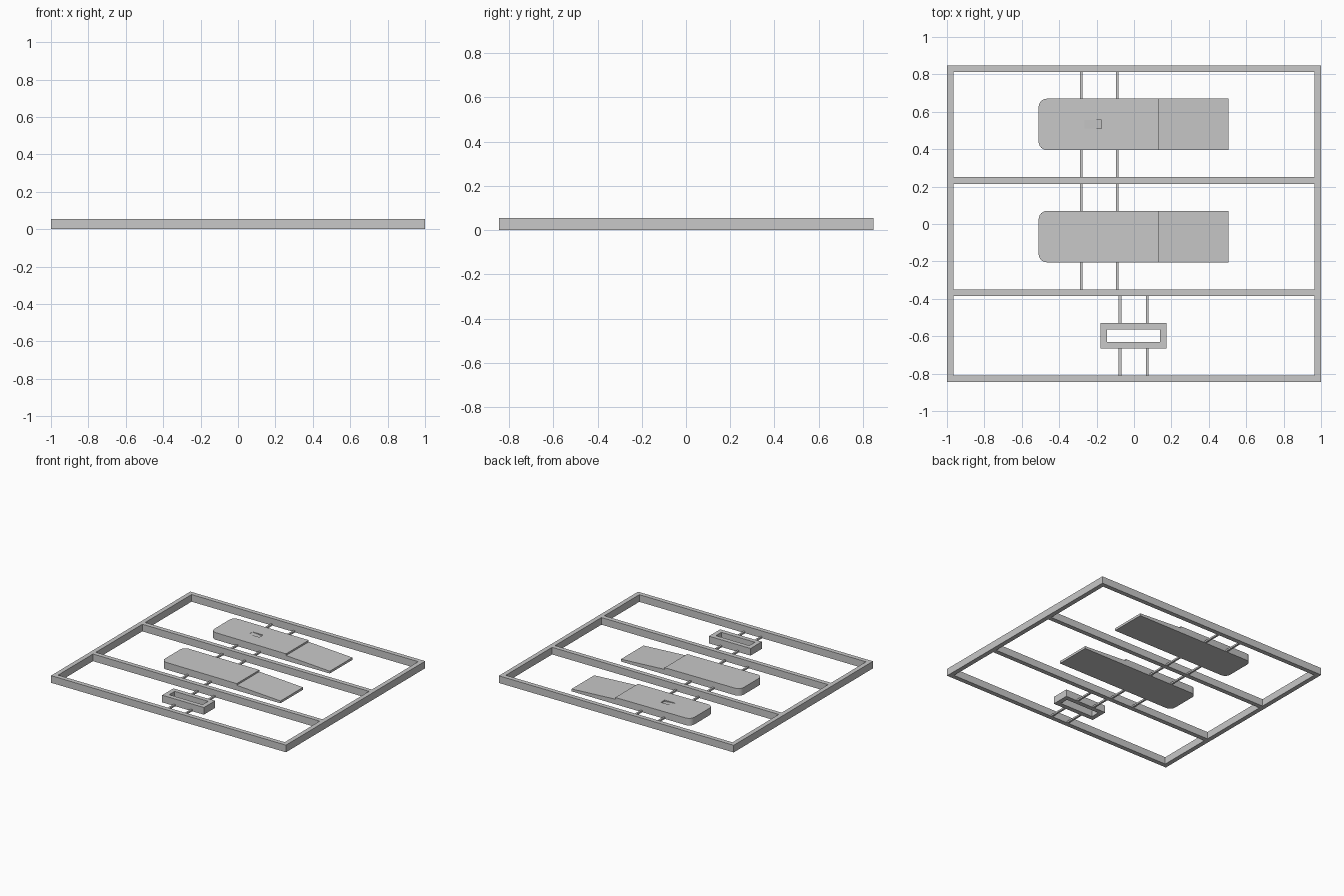
import bpy, bmesh, math
from mathutils import Matrix, Vector

if "Cube" in bpy.data.objects:
    bpy.data.objects.remove(bpy.data.objects["Cube"])

grey = bpy.data.materials.new("plain grey")
grey.use_nodes = True
COLOUR = (0.58, 0.58, 0.58, 1)
grey.diffuse_color = COLOUR
grey.node_tree.nodes["Principled BSDF"].inputs["Base Color"].default_value = COLOUR

HEIGHT = 0.055   # height of the frame and the thick parts
BAR = 0.035      # width of the frame bars


def finish(name, bm):
    bmesh.ops.recalc_face_normals(bm, faces=bm.faces)
    mesh = bpy.data.meshes.new(name)
    bm.to_mesh(mesh)
    bm.free()
    mesh.materials.append(grey)
    obj = bpy.data.objects.new(name, mesh)
    bpy.context.collection.objects.link(obj)
    return obj


def box(name, x0, x1, y0, y1, z0, z1):
    bm = bmesh.new()
    size = Vector((x1 - x0, y1 - y0, z1 - z0))
    middle = Vector((x0 + x1, y0 + y1, z0 + z1)) / 2
    bmesh.ops.create_cube(bm, size=1, matrix=Matrix.Translation(middle) @ Matrix.Diagonal(size).to_4x4())
    return finish(name, bm)


def ring(name, x0, x1, y0, y1):
    """Rectangular open frame with walls one bar wide."""
    bm = bmesh.new()
    loops = []
    for z in (0, HEIGHT):
        for d in (0, BAR):
            corners = [(x0 + d, y0 + d), (x1 - d, y0 + d), (x1 - d, y1 - d), (x0 + d, y1 - d)]
            loops.append([bm.verts.new((x, y, z)) for x, y in corners])
    low_out, low_in, top_out, top_in = loops
    # underside, inner walls, top and outer walls
    for a, b in ((low_out, low_in), (low_in, top_in), (top_in, top_out), (top_out, low_out)):
        for i in range(4):
            j = (i + 1) % 4
            bm.faces.new((a[i], a[j], b[j], b[i]))
    return finish(name, bm)


def prism(profile, y0, y1):
    """Side profile of x, z points drawn out along y."""
    bm = bmesh.new()
    face = bm.faces.new([bm.verts.new((x, y0, z)) for x, z in profile])
    new = bmesh.ops.extrude_face_region(bm, geom=[face], use_keep_orig=True)["geom"]
    bmesh.ops.translate(bm, verts=[v for v in new if isinstance(v, bmesh.types.BMVert)], vec=(0, y1 - y0, 0))
    return bm


def blade(name, y0, y1):
    """Thick body with two rounded corners, a small step and a tapered tail."""
    bm = prism([(-0.51, 0), (0.505, 0), (0.505, 0.018), (0.133, 0.039),
                (0.133, 0.052), (-0.51, HEIGHT)], y0, y1)
    # round the upright edges of the thick end
    upright = [e for e in bm.edges if all(v.co.x < -0.5 for v in e.verts)
               and abs(e.verts[0].co.y - e.verts[1].co.y) < 1e-4]
    bmesh.ops.bevel(bm, geom=upright, offset=0.045, segments=6, profile=0.5, affect="EDGES")
    return finish(name, bm)


def sprues(name, xs, spans):
    """Thin square runners at the given x positions and y spans."""
    for i, x in enumerate(xs):
        for j, (y0, y1) in enumerate(spans):
            box(f"{name}_{i + 1}_{j + 1}", x - 0.007, x + 0.007, y0, y1, 0, 0.013)


# Outer frame and its two cross bars
ring("outer_frame", -1, 1, -0.845, 0.848)
for label, y in (("back", 0.2325), ("front", -0.3675)):
    box(label + "_cross_bar", BAR - 1, 1 - BAR, y - BAR / 2, y + BAR / 2, 0, HEIGHT)

# Two blades, the back one with a shallow sloping pocket
back_blade = blade("back_blade", 0.395, 0.67)
front_blade = blade("front_blade", -0.205, 0.07)

cutter = finish("pocket_cutter", prism([(-0.265, 0.052), (-0.175, 0.043), (-0.175, 0.1), (-0.265, 0.1)],
                                       0.51, 0.555))
cutter.hide_render = True
cut = back_blade.modifiers.new("pocket", "BOOLEAN")
cut.operation = "DIFFERENCE"
cut.solver = "EXACT"
cut.object = cutter
bpy.context.view_layer.objects.active = back_blade
bpy.ops.object.modifier_apply(modifier=cut.name)
bpy.data.objects.remove(cutter)

# Small open clip
ring("clip", -0.18, 0.175, -0.665, -0.528)

# Runners joining the parts to the frame
sprues("blade_runner", (-0.283, -0.09),
       [(0.67, 0.813), (0.25, 0.395), (0.07, 0.215), (-0.35, -0.205)])
sprues("clip_runner", (-0.075, 0.07), [(-0.528, -0.385), (-0.81, -0.665)])

# Smooth only the rounded corners
for obj in (back_blade, front_blade):
    bpy.ops.object.select_all(action="DESELECT")
    obj.select_set(True)
    bpy.context.view_layer.objects.active = obj
    bpy.ops.object.shade_smooth_by_angle(angle=math.radians(20))
